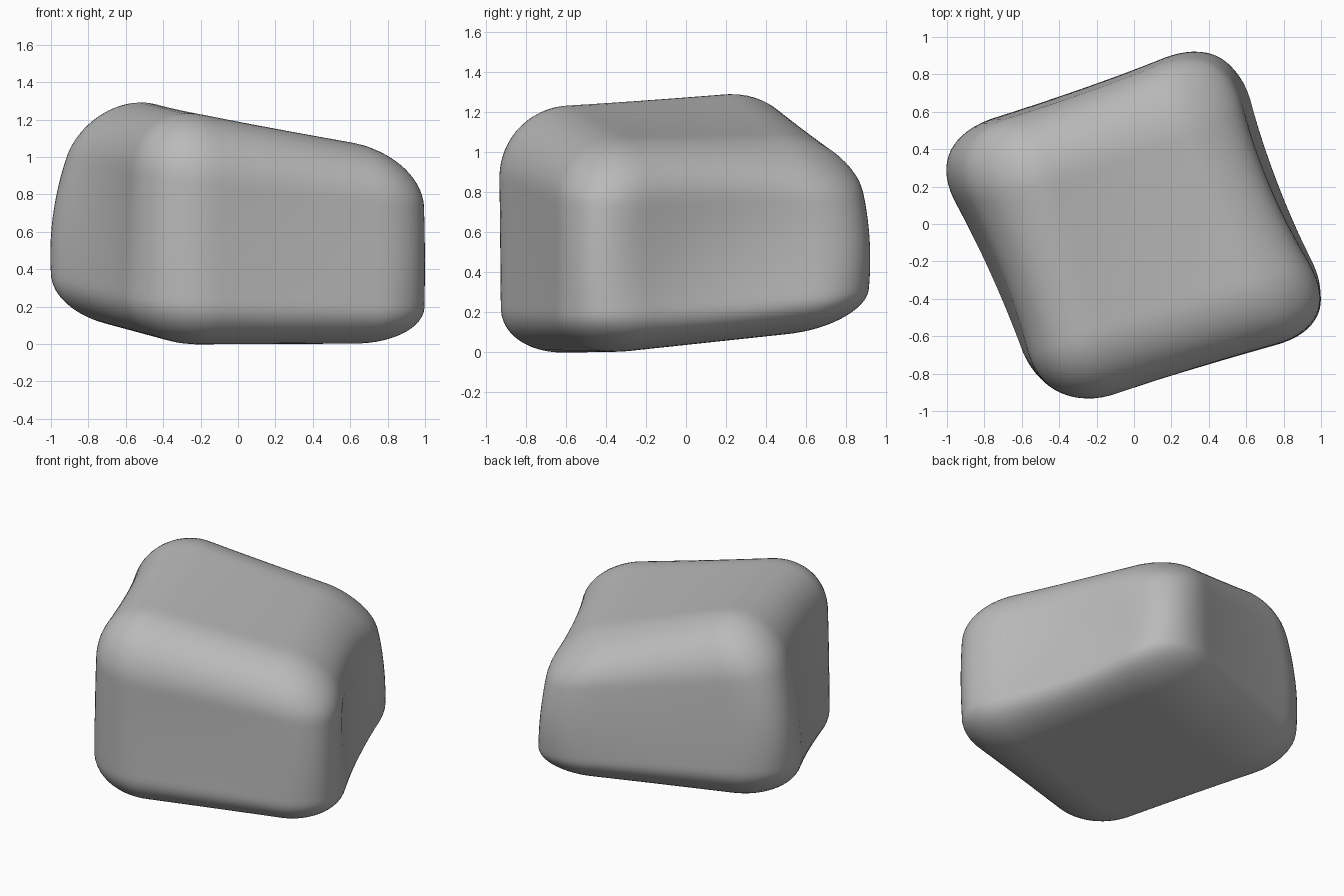
import bpy, bmesh
from mathutils import Vector

cube = bpy.data.objects.get("Cube")
if cube:
    bpy.data.objects.remove(cube, do_unlink=True)

# Unrounded block corners, keyed by side signs: bottom, middle and top
CORNERS = {
    (-1, -1): [(-0.46, -1.02, -0.04), (-0.49, -1.04, 0.62), (-0.46, -1.04, 1.27)],
    (1, -1): [(1.11, -0.54, -0.03), (1.17, -0.54, 0.50), (1.11, -0.52, 1.02)],
    (1, 1): [(0.52, 0.99, 0.13), (0.54, 1.05, 0.57), (0.41, 0.89, 1.01)],
    (-1, 1): [(-1.08, 0.45, 0.13), (-1.14, 0.45, 0.77), (-0.82, 0.48, 1.40)],
}
# Shallow hollow in the middle of each face: (axis, sign, depth)
HOLLOWS = [(0, 1, 0.16), (0, -1, 0.10), (1, 1, 0.05),
           (1, -1, 0.03), (2, 1, 0.02)]
SIDE_RADIUS, BOTTOM_RADIUS, TOP_RADIUS = 0.47, 0.40, 0.58


def rounded(p):
    """Point of a cube moved to a cube with rounded edges, softer on top."""
    radius = Vector((SIDE_RADIUS, SIDE_RADIUS,
                     TOP_RADIUS if p.z > 0 else BOTTOM_RADIUS))
    inner = Vector([max(r - 1, min(1 - r, c)) for c, r in zip(p, radius)])
    out = Vector([(c - i) / r for c, i, r in zip(p, inner, radius)]).normalized()
    return inner + Vector([o * r for o, r in zip(out, radius)])


def hollowed(p):
    q = p.copy()
    for axis, sign, depth in HOLLOWS:
        a, b = [p[i] for i in range(3) if i != axis]
        facing = max(0, sign * p[axis]) ** 3
        q[axis] -= sign * depth * facing * (1 - a * a) * (1 - b * b)
    return q


def warped(p):
    """Blend between the block corners, curving through the middle level."""
    w = p.z
    levels = (w * (w - 1) / 2, 1 - w * w, w * (w + 1) / 2)
    out = Vector((0, 0, 0))
    for (su, sv), points in CORNERS.items():
        weight = (1 + su * p.x) * (1 + sv * p.y) / 4
        for level, point in zip(levels, points):
            out += weight * level * Vector(point)
    return out


# Boulder body
bm = bmesh.new()
bmesh.ops.create_cube(bm, size=2)
bmesh.ops.subdivide_edges(bm, edges=bm.edges[:], cuts=35, use_grid_fill=True)
for v in bm.verts:
    v.co = warped(hollowed(rounded(v.co)))
for f in bm.faces:
    f.smooth = True

mesh = bpy.data.meshes.new("boulder")
bm.to_mesh(mesh)
bm.free()
boulder = bpy.data.objects.new("boulder", mesh)
bpy.context.collection.objects.link(boulder)

# Stone colour
stone = bpy.data.materials.new("stone_grey")
stone.use_nodes = True
grey = (0.49, 0.49, 0.49, 1)
stone.diffuse_color = grey
stone.node_tree.nodes["Principled BSDF"].inputs["Base Color"].default_value = grey
mesh.materials.append(stone)
